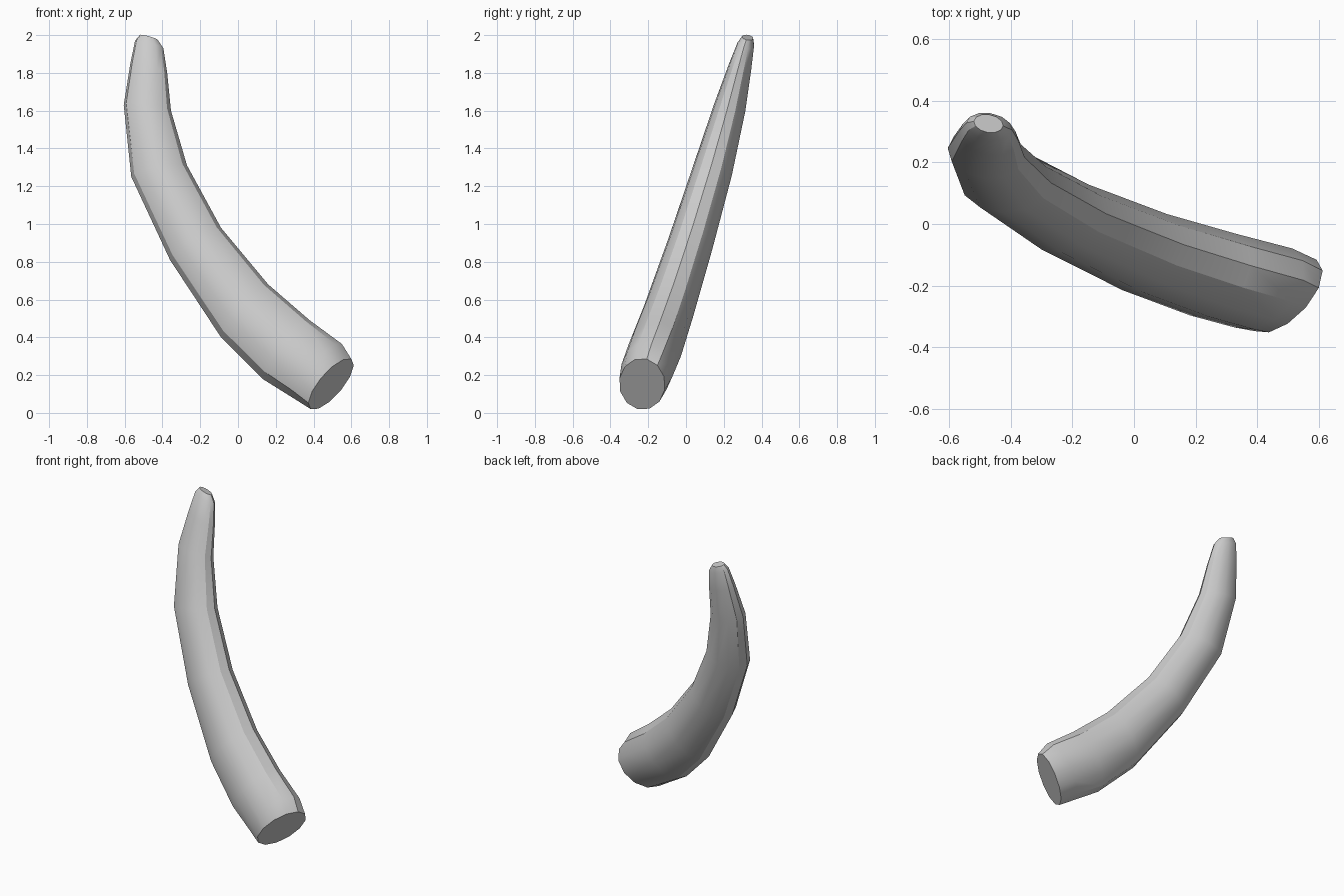
import bpy, bmesh, math
from mathutils import Vector

cube = bpy.data.objects.get("Cube")
if cube:
    bpy.data.objects.remove(cube, do_unlink=True)

SIDES = 12
NORMAL = Vector((0.087, 0.965, -0.248))   # direction across the plane of the bend

# Cross-sections from base to tip: outer x, z, inner x, z, half thickness
SECTIONS = [
    (0.385, 0.02, 0.60, 0.285, 0.135),
    (0.29, 0.08, 0.55, 0.365, 0.142),
    (0.13, 0.18, 0.38, 0.49, 0.142),
    (-0.09, 0.40, 0.16, 0.68, 0.133),
    (-0.36, 0.81, -0.09, 0.98, 0.12),
    (-0.565, 1.25, -0.27, 1.31, 0.106),
    (-0.605, 1.63, -0.355, 1.60, 0.085),
    (-0.57, 1.85, -0.375, 1.80, 0.062),
    (-0.545, 1.97, -0.395, 1.93, 0.045),
    (-0.52, 2.0, -0.425, 1.975, 0.03),
]


def on_plane(x, z):
    """Point of the bend plane at the given x and z."""
    return Vector((x, -0.23 - 0.09 * (x - 0.49) + 0.257 * (z - 0.16), z))


def add_ring(bm, section, lean):
    ox, oz, ix, iz, thick = section
    outer, inner = on_plane(ox, oz), on_plane(ix, iz)
    centre, across = (outer + inner) / 2, (inner - outer) / 2
    depth = (NORMAL + Vector((lean, 0, 0))).normalized() * thick
    angles = [2 * math.pi * i / SIDES for i in range(SIDES)]
    return [bm.verts.new(centre + across * math.cos(a) + depth * math.sin(a))
            for a in angles]


# Curved, tapering horn with a slanted base cut
bm = bmesh.new()
leans = [0.35, 0.15] + [0] * (len(SECTIONS) - 2)
rings = [add_ring(bm, s, k) for s, k in zip(SECTIONS, leans)]
for low, high in zip(rings, rings[1:]):
    for i in range(SIDES):
        j = (i + 1) % SIDES
        bm.faces.new((low[i], low[j], high[j], high[i]))
bm.faces.new(rings[0])
bm.faces.new(rings[-1])
bmesh.ops.recalc_face_normals(bm, faces=bm.faces)

mesh = bpy.data.meshes.new("horn")
bm.to_mesh(mesh)
bm.free()
horn = bpy.data.objects.new("horn", mesh)
bpy.context.collection.objects.link(horn)

# Plain light grey
grey = bpy.data.materials.new("light_grey")
grey.use_nodes = True
colour = (0.6, 0.6, 0.6, 1)
grey.diffuse_color = colour
grey.node_tree.nodes["Principled BSDF"].inputs["Base Color"].default_value = colour
mesh.materials.append(grey)

bpy.ops.object.select_all(action="DESELECT")
horn.select_set(True)
bpy.context.view_layer.objects.active = horn
bpy.ops.object.shade_smooth_by_angle(angle=math.radians(32))
